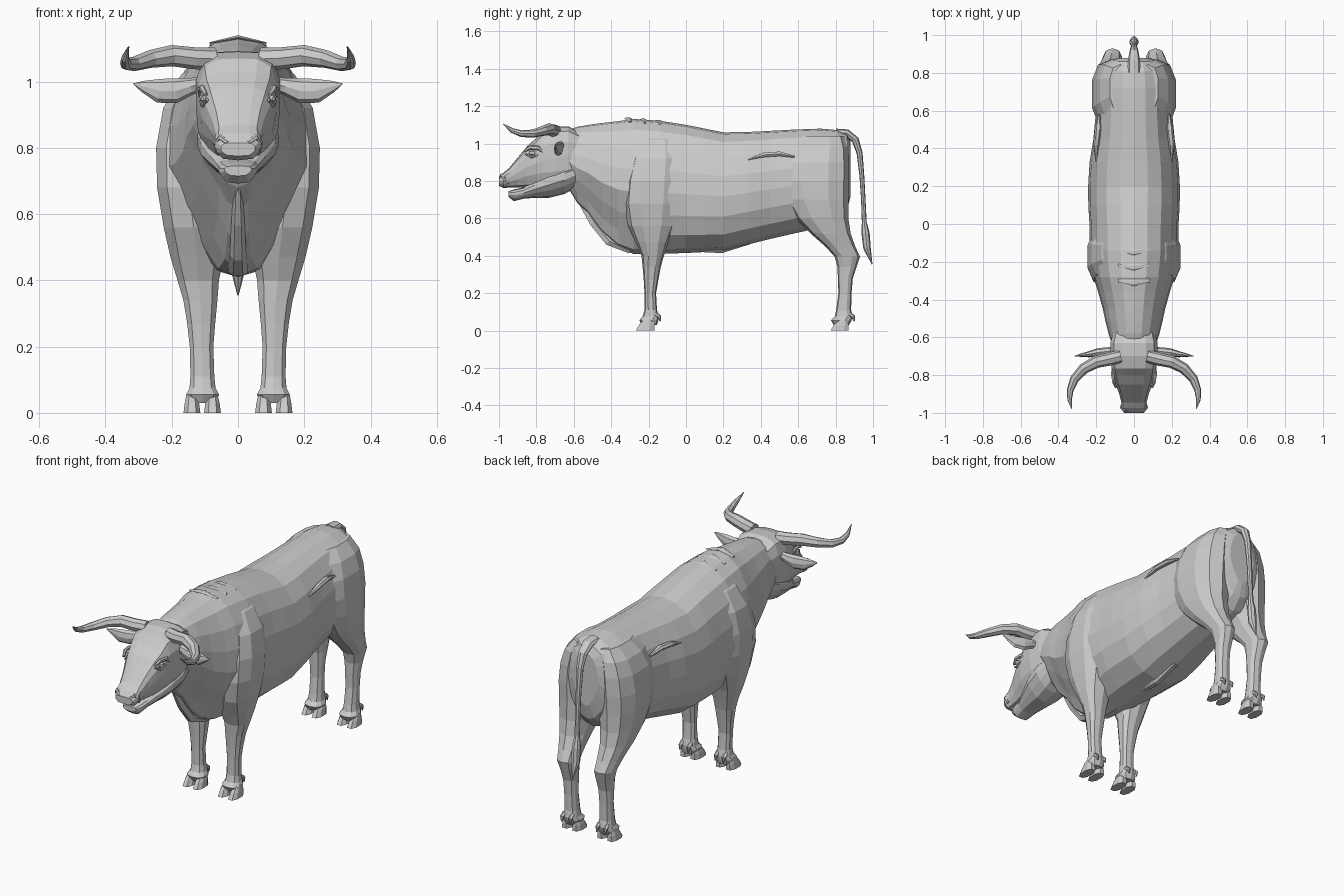
import bpy, bmesh, math
from mathutils import Vector

hide = bpy.data.materials.new("grey_hide")
hide.diffuse_color = (0.6, 0.6, 0.6, 1)


def finish(name, bm, mirror=False):
    bmesh.ops.recalc_face_normals(bm, faces=bm.faces)
    me = bpy.data.meshes.new(name)
    bm.to_mesh(me)
    bm.free()
    me.materials.append(hide)
    ob = bpy.data.objects.new(name, me)
    bpy.context.collection.objects.link(ob)
    if mirror:
        ob.modifiers.new("mirror", 'MIRROR').use_mirror_merge = False
    return ob


def loft(name, rings, mirror=False):
    bm = bmesh.new()
    vs = [[bm.verts.new(p) for p in r] for r in rings]
    n = len(vs[0])
    for a, b in zip(vs, vs[1:]):
        for i in range(n):
            j = (i + 1) % n
            bm.faces.new((a[i], a[j], b[j], b[i]))
    bm.faces.new(vs[0])
    bm.faces.new(vs[-1])
    return finish(name, bm, mirror)


def section(y, zb, zt, w, k, prof):
    """Symmetric cross-section across y; k narrows the underside."""
    half = [(fx * w * (k if fz < 0.2 else (1 + k) / 2 if fz < 0.4 else 1),
             zb + fz * (zt - zb)) for fx, fz in prof]
    pts = half + [(-x, z) for x, z in half[-2:0:-1]]
    return [Vector((x, y, z)) for x, z in pts]


def level(z, x0, x1, y0, y1, n=10):
    """Rounded horizontal ring between the given bounds."""
    out = []
    for i in range(n):
        a = 2 * math.pi * (i + 0.5) / n
        c, s = math.cos(a), math.sin(a)
        c = math.copysign(abs(c) ** 0.8, c)
        s = math.copysign(abs(s) ** 0.8, s)
        out.append(Vector(((x0 + x1) / 2 + c * (x1 - x0) / 2,
                           (y0 + y1) / 2 + s * (y1 - y0) / 2, z)))
    return out


def tube(name, path, ref, n=8, mirror=False):
    """Path rows: x, y, z, radius across, radius along ref."""
    ps = [Vector(p[:3]) for p in path]
    rings = []
    for i, p in enumerate(ps):
        t = (ps[min(i + 1, len(ps) - 1)] - ps[max(i - 1, 0)]).normalized()
        side = t.cross(Vector(ref)).normalized()
        up = side.cross(t)
        ra, rb = path[i][3:]
        rings.append([p + side * ra * math.cos(2 * math.pi * j / n)
                      + up * rb * math.sin(2 * math.pi * j / n) for j in range(n)])
    return loft(name, rings, mirror)


def blob(name, loc, size, mirror=True):
    bm = bmesh.new()
    bmesh.ops.create_icosphere(bm, subdivisions=1, radius=1)
    for v in bm.verts:
        v.co = Vector([v.co[i] * size[i] + loc[i] for i in range(3)])
    return finish(name, bm, mirror)


# Trunk with neck and dewlap
BODY = [(0, 1), (.3, .985), (.6, .92), (.83, .79), (.96, .63), (1, .46),
        (.95, .29), (.78, .14), (.42, .035), (0, 0)]
trunk = [(-.64, .78, 1.07, .115, .8), (-.58, .68, 1.09, .135, .6),
         (-.52, .62, 1.10, .15, .5), (-.45, .52, 1.11, .165, .45),
         (-.36, .44, 1.12, .19, .5), (-.28, .41, 1.132, .215, .65),
         (-.14, .41, 1.122, .236, .85), (0, .415, 1.10, .236, 1),
         (.1, .42, 1.08, .242, 1), (.2, .425, 1.06, .243, 1),
         (.33, .46, 1.062, .235, 1), (.45, .49, 1.068, .215, 1),
         (.58, .52, 1.075, .203, 1), (.72, .55, 1.08, .2, .9),
         (.81, .58, 1.072, .185, .8), (.86, .64, 1.05, .14, .7),
         (.88, .72, 1.01, .08, .7)]
loft("trunk", [section(*s, BODY) for s in trunk])

# Skin folds over the withers
for y, z in ((-.30, 1.134), (-.22, 1.127), (-.14, 1.121)):
    tube("withers_fold", [(-.085, y, z - .018, .008, .003), (0, y - .01, z, .02, .007),
                          (.085, y, z - .018, .008, .003)], (0, 0, 1), 6)

# Brisket keel and belly sheath
tube("brisket_keel", [(0, -.56, .69, .012, .02), (0, -.49, .58, .02, .03),
                      (0, -.41, .48, .025, .03), (0, -.3, .425, .03, .015)], (0, 0, 1), 6)
tube("belly_sheath", [(0, .05, .43, .02, .01), (0, .19, .43, .025, .018),
                      (0, .34, .47, .02, .01)], (0, 0, 1), 6)

# Head: skull with muzzle, then lower jaw
HEAD = [(0, 1), (.5, .99), (.85, .92), (1, .74), (1, .5), (.95, .28), (.72, .06), (0, 0)]
skull = [(-.57, .80, 1.06, .11, 1), (-.63, .77, 1.092, .125, 1),
         (-.70, .755, 1.09, .127, 1), (-.765, .755, 1.07, .118, .95),
         (-.80, .76, 1.03, .112, .9), (-.85, .765, .985, .097, .85),
         (-.90, .765, .925, .078, .85), (-.945, .765, .87, .067, .9),
         (-.975, .762, .845, .07, .9), (-1.0, .775, .815, .052, .9)]
loft("skull", [section(*s, HEAD) for s in skull])
jaw = [(-.58, .77, .9, .11, .8), (-.65, .73, .88, .122, .7), (-.73, .71, .85, .112, .65),
       (-.81, .71, .80, .085, .7), (-.87, .705, .765, .062, .8),
       (-.92, .692, .755, .055, .8), (-.95, .715, .745, .04, .8)]
loft("lower_jaw", [section(*s, HEAD) for s in jaw])

# Facial details
blob("eye", (.104, -.822, .95), (.014, .022, .018))
tube("brow", [(.096, -.865, .96, .006, .006), (.108, -.835, .979, .012, .009),
              (.114, -.79, .977, .012, .009), (.114, -.765, .955, .005, .005)], (1, 0, 0), 6, True)
tube("lower_eyelid", [(.093, -.86, .945, .004, .005), (.105, -.825, .928, .007, .009),
                      (.112, -.785, .94, .004, .005)], (1, 0, 0), 6, True)
tube("nostril_rim", [(.062, -.955, .785, .006, .008), (.066, -.97, .815, .009, .01),
                     (.052, -.985, .832, .009, .01), (.033, -.995, .815, .007, .007)],
     (0, 1, 0), 6, True)

# Horns sweep outward, forward and up
tube("horn", [(.07, -.70, 1.068, .034, .034), (.13, -.715, 1.07, .035, .033),
              (.20, -.73, 1.078, .033, .032), (.265, -.765, 1.068, .029, .027),
              (.315, -.82, 1.053, .024, .022), (.338, -.88, 1.053, .018, .018),
              (.341, -.93, 1.07, .012, .013), (.33, -.978, 1.105, .002, .002)],
     (0, 0, 1), 8, True)

# Leaf-shaped ears
tube("ear", [(.10, -.67, .995, .02, .02), (.145, -.675, .985, .022, .026),
             (.19, -.68, .972, .022, .038), (.24, -.69, .972, .016, .036),
             (.285, -.695, .985, .008, .018), (.315, -.70, .993, .002, .002)],
     (0, 0, 1), 8, True)

# Tail with tuft
tube("tail", [(0, .80, 1.06, .02, .035), (0, .86, 1.055, .022, .032),
              (0, .905, 1.02, .02, .026), (0, .928, .95, .016, .02),
              (0, .94, .83, .013, .016), (0, .948, .7, .012, .014),
              (0, .953, .58, .013, .015), (0, .96, .52, .022, .024),
              (0, .968, .44, .02, .024), (0, .995, .355, .002, .002)], (1, 0, 0), 8)

# Legs, rows: z, inner x, outer x, front y, back y
front = [(.03, .068, .148, -.235, -.155), (.055, .055, .158, -.25, -.148),
         (.075, .066, .148, -.232, -.145), (.11, .07, .145, -.222, -.155),
         (.2, .073, .147, -.222, -.16), (.27, .067, .155, -.226, -.148),
         (.34, .06, .167, -.232, -.135), (.4, .055, .185, -.238, -.118),
         (.47, .04, .207, -.268, -.095), (.56, .04, .228, -.31, -.055),
         (.68, .05, .248, -.33, -.03), (.8, .05, .251, -.32, -.025),
         (.92, .05, .229, -.29, -.03), (1.02, .03, .175, -.25, -.05),
         (1.06, .02, .12, -.22, -.08)]
hind = [(.03, .068, .148, .79, .872), (.055, .055, .158, .775, .885),
        (.075, .066, .148, .795, .892), (.11, .07, .143, .803, .883),
        (.2, .073, .143, .815, .885), (.28, .07, .147, .812, .892),
        (.34, .066, .153, .81, .912), (.395, .062, .165, .795, .93),
        (.45, .058, .178, .745, .905), (.52, .05, .197, .665, .88),
        (.6, .035, .214, .585, .868), (.7, .02, .226, .525, .868),
        (.8, .015, .227, .505, .872), (.9, .015, .213, .515, .872),
        (.98, .015, .183, .55, .865), (1.04, .015, .13, .6, .845)]
for name, rows, toe, heel in (("front", front, -.272, -.165), ("hind", hind, .77, .872)):
    loft(name + "_leg", [level(*r) for r in rows], True)
    # Cloven hooves: two toes per foot, and dewclaws behind
    for a, b in ((.05, .104), (.112, .166)):
        loft(name + "_hoof", [level(0, a, b, toe, heel, 8),
                              level(.03, a + .004, b - .004, toe + .018, heel, 8),
                              level(.06, a + .012, b - .01, toe + .045, heel - .01, 8)], True)
    for x in (.083, .133):
        tube(name + "_dewclaw", [(x, heel, .09, .012, .012), (x, heel + .022, .075, .011, .011),
                                 (x, heel + .028, .05, .003, .003)], (1, 0, 0), 6, True)

# Hip ridge along the flank
tube("hip_ridge", [(.2, .33, .915, .004, .004), (.2, .42, .94, .016, .014),
                   (.19, .5, .945, .018, .014), (.185, .58, .93, .006, .006)],
     (0, 0, 1), 6, True)
